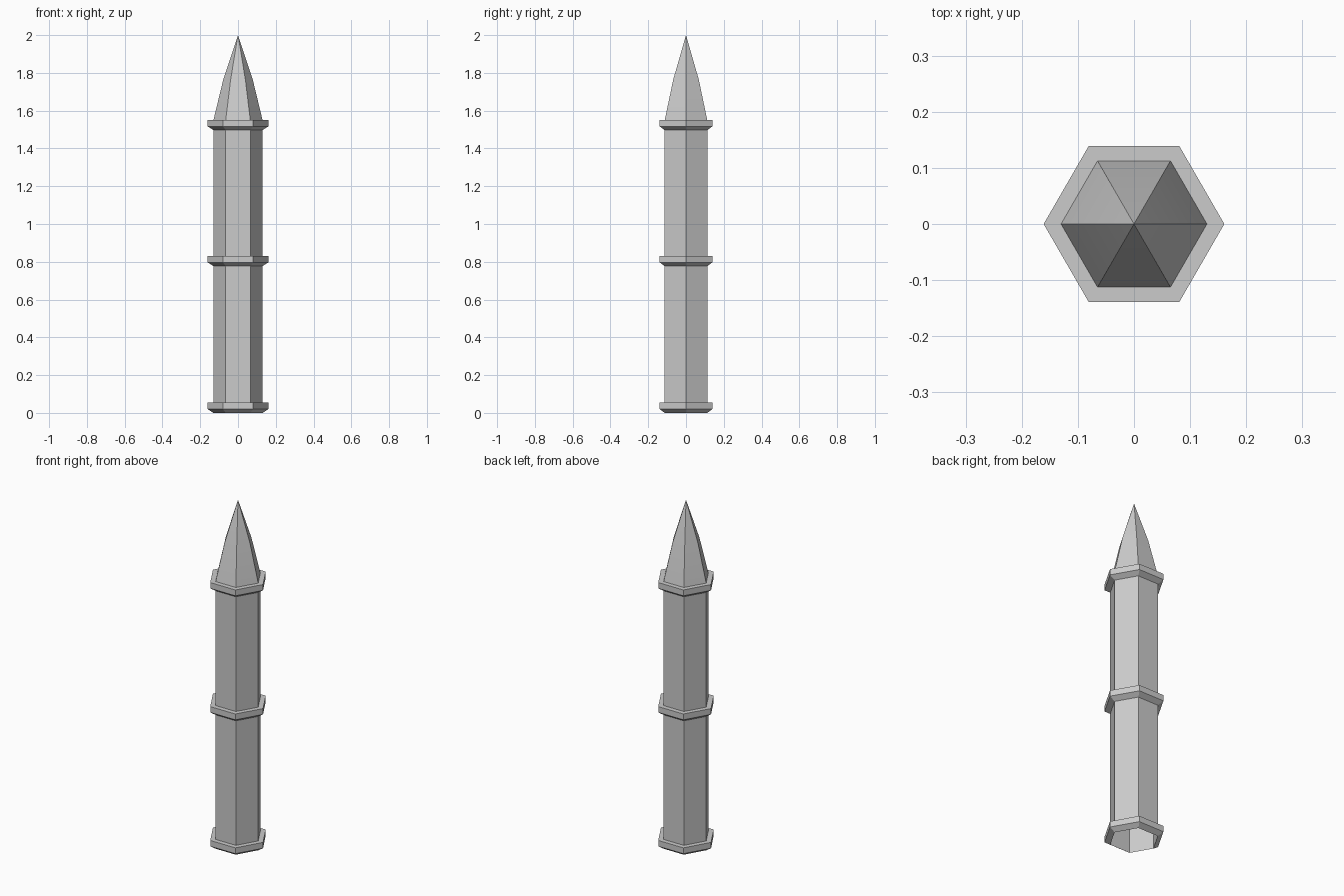
import bpy, bmesh
from math import cos, sin, pi, radians

cube = bpy.data.objects.get("Cube")
if cube:
    bpy.data.objects.remove(cube, do_unlink=True)

SIDES = 6
SHAFT_R, RING_R = 0.13, 0.161

stone = bpy.data.materials.new("light_grey_stone")
stone.use_nodes = True
GREY = (0.6, 0.6, 0.6, 1)
stone.diffuse_color = GREY
stone.node_tree.nodes["Principled BSDF"].inputs["Base Color"].default_value = GREY


def hex_loft(name, profile):
    """Sweep (radius, height) points round a hexagon; a zero radius makes a tip."""
    bm = bmesh.new()
    rows = []
    for r, z in profile:
        if r == 0:
            rows.append([bm.verts.new((0, 0, z))] * SIDES)
        else:
            rows.append([bm.verts.new((r * cos(2 * pi * i / SIDES),
                                       r * sin(2 * pi * i / SIDES), z))
                         for i in range(SIDES)])
    for low, high in zip(rows, rows[1:]):
        for i in range(SIDES):
            j = (i + 1) % SIDES
            corners = [low[i], low[j], high[j], high[i]]
            bm.faces.new(list(dict.fromkeys(corners)))
    mesh = bpy.data.meshes.new(name)
    bm.to_mesh(mesh)
    bm.free()
    mesh.materials.append(stone)
    obj = bpy.data.objects.new(name, mesh)
    bpy.context.collection.objects.link(obj)
    return obj


# Hollow shaft, open at the foot
hex_loft("shaft", [(SHAFT_R, 0), (SHAFT_R, 1.55)])

# Pointed spire with a slight bulge, softly shaded across the bend
spire = hex_loft("spire", [(SHAFT_R, 1.55), (0.078, 1.765), (0, 2)])
bpy.ops.object.select_all(action='DESELECT')
spire.select_set(True)
bpy.context.view_layer.objects.active = spire
bpy.ops.object.shade_smooth_by_angle(angle=radians(30))

# Three collars, bevelled underneath and flat on top
for name, z in (("base_collar", 0), ("middle_collar", 0.777), ("top_collar", 1.497)):
    hex_loft(name, [(SHAFT_R, z), (RING_R, z + 0.02),
                    (RING_R, z + 0.054), (SHAFT_R, z + 0.054)])
